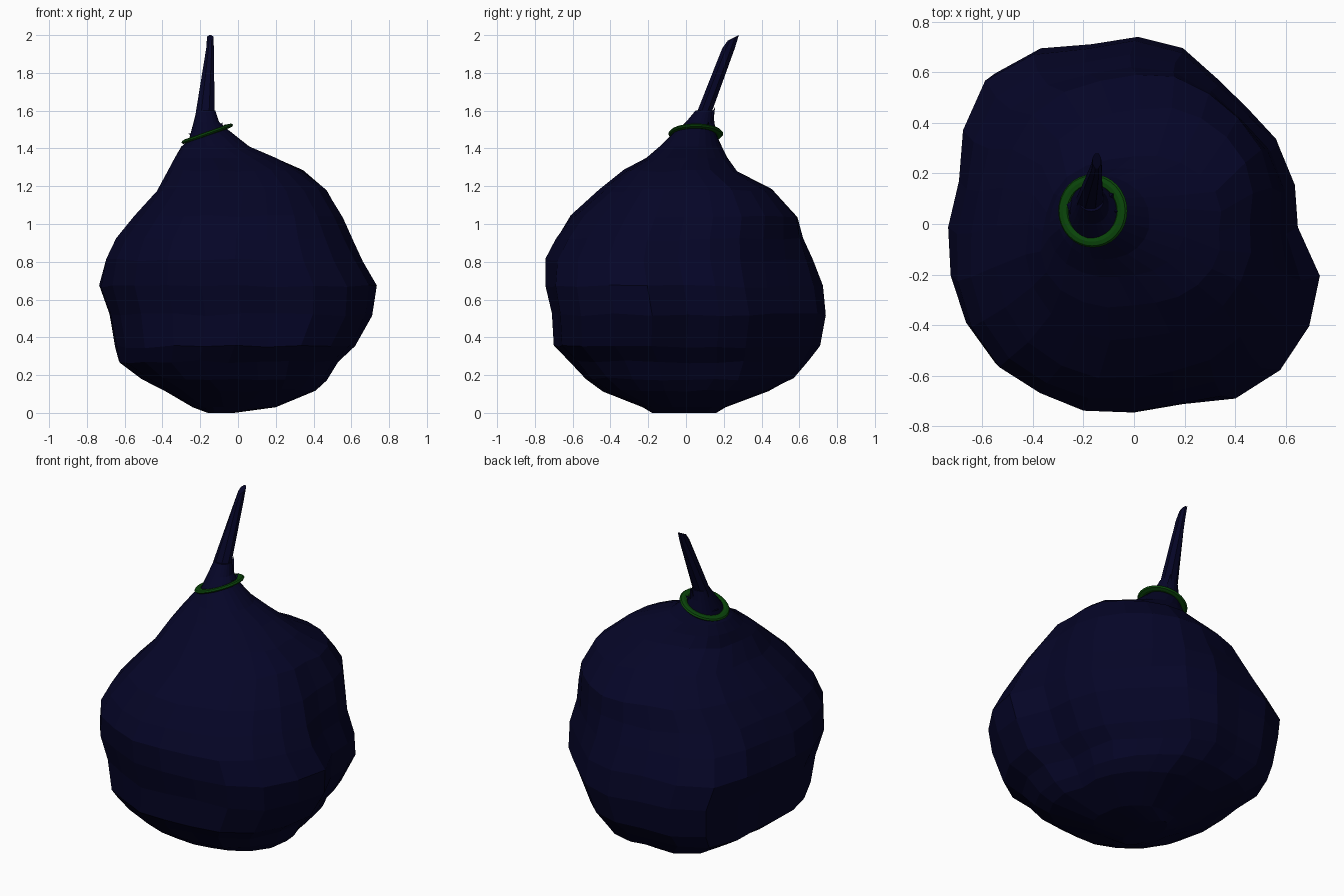
import bpy, bmesh, math, random
from mathutils import Vector

random.seed(4)
if "Cube" in bpy.data.objects:
    bpy.data.objects.remove(bpy.data.objects["Cube"], do_unlink=True)


def material(name, colour):
    mat = bpy.data.materials.new(name)
    mat.use_nodes = True
    mat.diffuse_color = (*colour, 1)
    bsdf = mat.node_tree.nodes["Principled BSDF"]
    bsdf.inputs["Base Color"].default_value = (*colour, 1)
    bsdf.inputs["Roughness"].default_value = 0.9
    return mat


def finish(name, bm, mat):
    bmesh.ops.recalc_face_normals(bm, faces=bm.faces[:])
    mesh = bpy.data.meshes.new(name)
    bm.to_mesh(mesh)
    bm.free()
    mesh.materials.append(mat)
    obj = bpy.data.objects.new(name, mesh)
    bpy.context.collection.objects.link(obj)
    return obj


def loft(name, rings, mat):
    """Skin a stack of rings and close both ends."""
    bm = bmesh.new()
    loops = [[bm.verts.new(p) for p in ring] for ring in rings]
    n = len(loops[0])
    for low, high in zip(loops, loops[1:]):
        for i in range(n):
            j = (i + 1) % n
            bm.faces.new((low[i], low[j], high[j], high[i]))
    bm.faces.new(loops[0])
    bm.faces.new(loops[-1])
    return finish(name, bm, mat)


def remap(values, low, high):
    """Stretch a list of values to span low to high."""
    a, b = min(values), max(values)
    return [low + (v - a) / (b - a) * (high - low) for v in values]


navy = material("navy cloth", (0.0015, 0.0015, 0.02))
green = material("green cord", (0.003, 0.06, 0.003))

# Lumpy plan outline, one radius for each direction
outline = [.64, .645, .64, .615, .64, .715, .745, .735, .79, .82, .77, .71,
           .73, .74, .75, .755, .735, .745, .74, .73, .785, .80, .785, .75]
angles = [math.tau * i / len(outline) for i in range(len(outline))]

# Sack levels: height, left and right x, front and back y,
# strength of the lumps, fullness of all corners, fullness of two shoulders
levels = [
    (.005, -.16, -.02, -.18, .16, .4, 0, 0),
    (.03, -.24, .20, -.23, .21, .5, .03, 0),
    (.12, -.39, .41, -.44, .45, .7, .06, 0),
    (.18, -.51, .47, -.53, .57, .8, .06, 0),
    (.27, -.63, .53, -.61, .65, .9, .05, 0),
    (.35, -.65, .62, -.70, .71, 1, .03, 0),
    (.52, -.68, .71, -.71, .74, 1, .03, .01),
    (.67, -.735, .735, -.745, .725, 1, .01, .01),
    (.81, -.70, .66, -.745, .67, .8, 0, .04),
    (.92, -.645, .61, -.69, .62, .55, 0, .06),
    (1.04, -.55, .555, -.61, .59, .4, 0, .08),
    (1.18, -.43, .47, -.46, .46, .3, 0, .12),
    (1.28, -.37, .345, -.33, .27, .3, 0, .12),
    (1.35, -.335, .20, -.21, .22, .3, 0, .06),
    (1.41, -.30, .06, -.14, .19, .2, 0, 0),
    (1.475, -.26, -.06, -.07, .16, .2, 0, 0),
    (1.54, -.235, -.10, .0, .15, .2, 0, 0),
    (1.60, -.22, -.12, .05, .145, .2, 0, 0)]

rings = []
for z, x0, x1, y0, y1, lump, corner, shoulder in levels:
    radii = [1 + lump * (r / .742 - 1) + corner * math.sin(2 * a) ** 2
             + shoulder * max(0, math.sin(2 * a)) for r, a in zip(outline, angles)]
    xs = remap([r * math.cos(a) for r, a in zip(radii, angles)], x0, x1)
    ys = remap([r * math.sin(a) for r, a in zip(radii, angles)], y0, y1)
    tilt = .3 if 1.45 < z < 1.5 else 0
    wobble = .008 if .1 < z < 1.3 else 0
    rings.append([(x, y, z + tilt * (x - (x0 + x1) / 2) + random.uniform(-wobble, wobble))
                  for x, y in zip(xs, ys)])
rings[0] = [(x, y, 0) for x, y, z in rings[0]]
loft("sack", rings, navy)

# Leaning tail of gathered cloth
tail = []
for z, cx, cy, rx, ry in [(1.46, -.18, .05, .065, .065), (1.60, -.173, .10, .053, .042),
                          (1.93, -.148, .225, .022, .036), (1.985, -.147, .25, .018, .032)]:
    steps = [math.tau * (i + .5) / 8 for i in range(8)]
    lean = .016 if z > 1.95 else 0
    tail.append([(cx + rx * math.cos(a), cy + ry * math.sin(a), z + lean * math.sin(a))
                 for a in steps])
loft("tail", tail, navy)

# Loose pleats poking out above the cord
centre = Vector((-.165, .05, 1.47))
for angle, reach, top in [(40, .11, 1.54), (75, .108, 1.62), (0, .10, 1.53), (165, .105, 1.48)]:
    a = math.radians(angle)
    out = Vector((math.cos(a), math.sin(a), 0))
    side = Vector((-out.y, out.x, 0)) * .035
    tip = centre + out * reach
    tip.z = top
    bm = bmesh.new()
    bmesh.ops.convex_hull(bm, input=[bm.verts.new(p) for p in (
        centre + out * .08 + side, centre + out * .08 - side,
        centre + out * .02, tip)])
    finish("pleat", bm, navy)

# Tilted cord around the neck
bpy.ops.mesh.primitive_torus_add(major_segments=32, minor_segments=8,
                                 major_radius=.122, minor_radius=.023,
                                 location=(-.163, .052, 1.478),
                                 rotation=(0, math.radians(-19.5), 0))
cord = bpy.context.object
cord.name = "neck_cord"
cord.scale = (1, 1, .5)
cord.data.materials.append(green)
bpy.ops.object.shade_smooth_by_angle()
